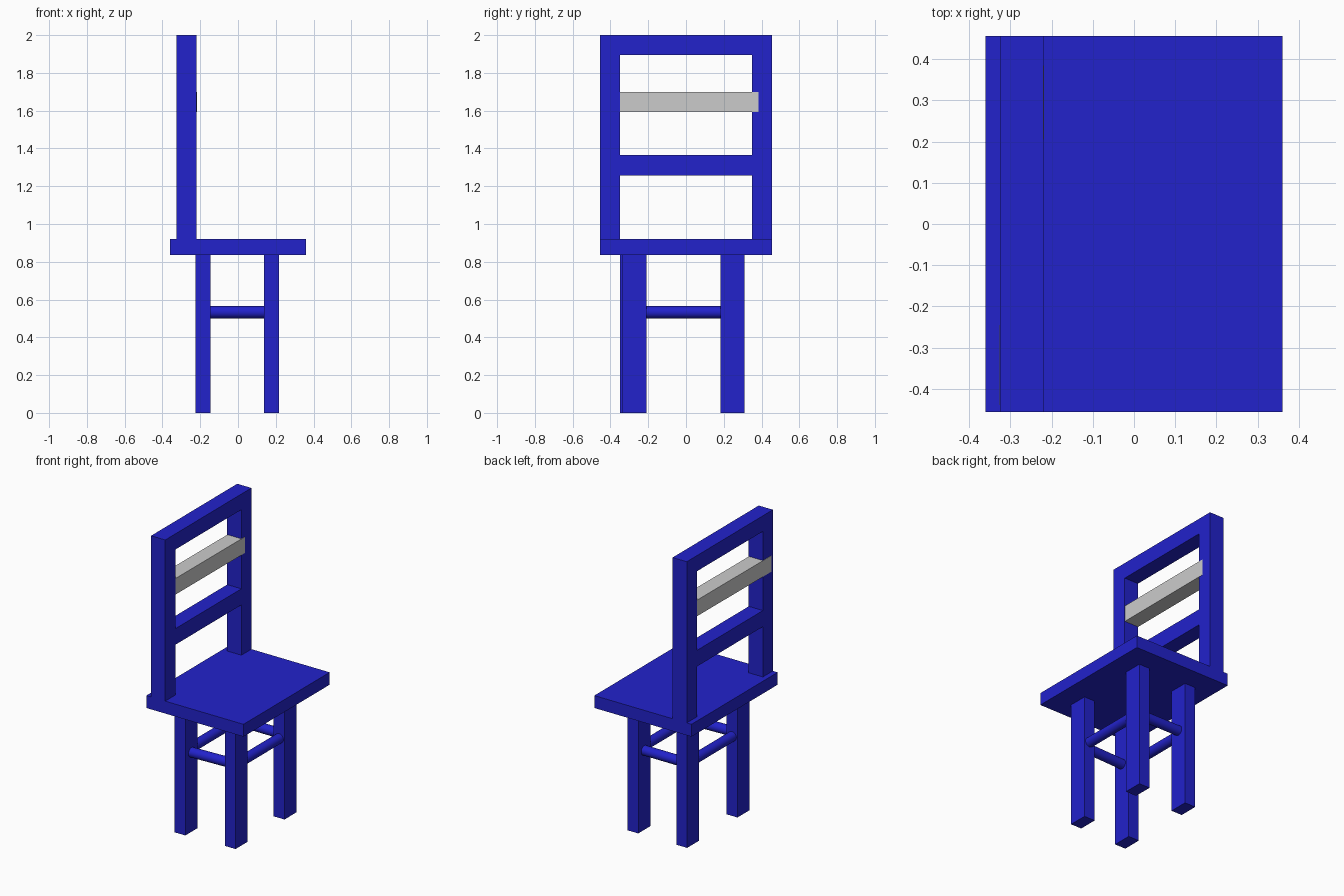
import bpy, math
from mathutils import Vector

cube = bpy.data.objects.get("Cube")
if cube:
    bpy.data.objects.remove(cube, do_unlink=True)


def make_material(name, rgb):
    mat = bpy.data.materials.new(name)
    mat.use_nodes = True
    colour = (*rgb, 1)
    mat.diffuse_color = colour
    mat.node_tree.nodes["Principled BSDF"].inputs["Base Color"].default_value = colour
    return mat


blue = make_material("blue paint", (0.016, 0.016, 0.6))
grey = make_material("light grey", (0.6, 0.6, 0.6))


def box(name, x, y, z, mat=blue, yaw=0):
    """Box from its (low, high) span on each axis."""
    spans = (x, y, z)
    bpy.ops.mesh.primitive_cube_add(size=1, location=[(a + b) / 2 for a, b in spans])
    obj = bpy.context.object
    obj.name = name
    obj.scale = [b - a for a, b in spans]
    obj.rotation_euler.z = yaw
    obj.data.materials.append(mat)
    return obj


def rod(name, start, end, radius=0.032):
    """Round stretcher between two points."""
    start, end = Vector(start), Vector(end)
    axis = end - start
    bpy.ops.mesh.primitive_cylinder_add(vertices=32, radius=radius, depth=axis.length,
                                        location=(start + end) / 2)
    obj = bpy.context.object
    obj.name = name
    obj.rotation_euler = axis.to_track_quat("Z", "Y").to_euler()
    obj.data.materials.append(blue)
    bpy.ops.object.shade_smooth_by_angle(angle=math.radians(40))
    return obj


# Seat
SEAT_TOP, SEAT_BOTTOM = 0.92, 0.837
box("seat", (-0.36, 0.36), (-0.456, 0.456), (SEAT_BOTTOM, SEAT_TOP))

# Backrest frame: two posts, two rails
BACK_X = (-0.325, -0.22)
INNER, OUTER = 0.35, 0.456
box("back_post_near", BACK_X, (-OUTER, -INNER), (SEAT_TOP, 2))
box("back_post_far", BACK_X, (INNER, OUTER), (SEAT_TOP, 2))
box("top_rail", BACK_X, (-INNER, INNER), (1.895, 2))
box("middle_rail", BACK_X, (-INNER, INNER), (1.257, 1.365))

# Grey slat, very slightly turned so its ends break through the post faces
box("grey_slat", BACK_X, (-0.44, 0.385), (1.592, 1.7), grey, yaw=-0.004)

# Legs
LEG_X, LEG_Y = 0.08, 0.127
centres = {
    "back_near": (-0.185, -0.287),
    "front_near": (0.177, -0.272),
    "back_far": (-0.185, 0.246),
    "front_far": (0.177, 0.246),
}
for name, (x, y) in centres.items():
    box("leg_" + name, (x - LEG_X / 2, x + LEG_X / 2),
        (y - LEG_Y / 2, y + LEG_Y / 2), (0, SEAT_BOTTOM))

# Round stretchers joining neighbouring legs
ring = ["back_near", "front_near", "front_far", "back_far"]
for i, a in enumerate(ring):
    b = ring[(i + 1) % len(ring)]
    rod("stretcher_%s_to_%s" % (a, b), (*centres[a], 0.533), (*centres[b], 0.533))
